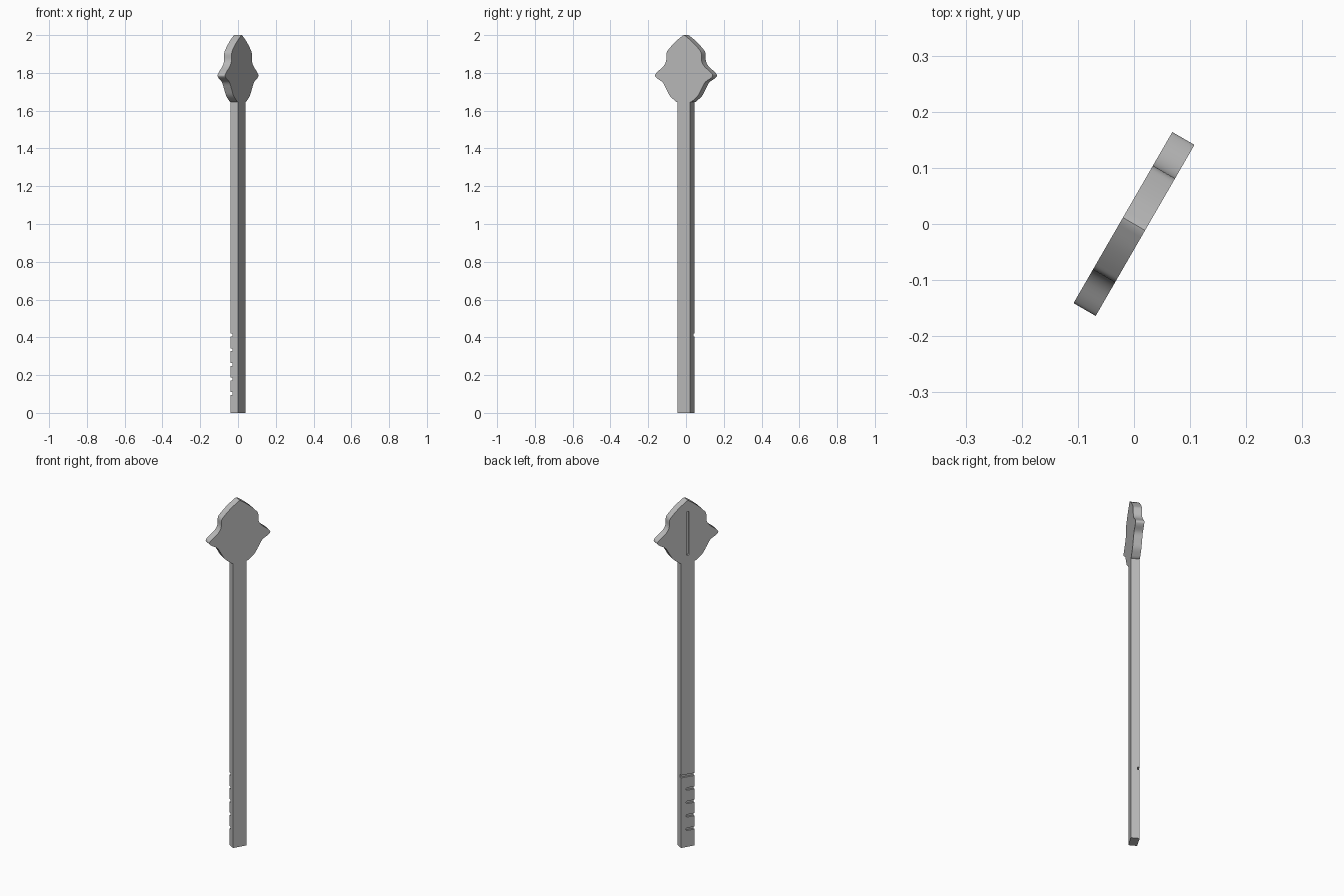
import bpy, bmesh, math
from mathutils import Vector

if "Cube" in bpy.data.objects:
    bpy.data.objects.remove(bpy.data.objects["Cube"])

TURN = math.radians(60)
THICK = 0.0456
HALF_SHAFT = 0.039
GROOVE_R = 0.0075
GROOVE_DEPTH = 0.011

grey = bpy.data.materials.new("plain grey")
grey.use_nodes = True
colour = (0.5, 0.5, 0.5, 1)
grey.diffuse_color = colour
grey.node_tree.nodes["Principled BSDF"].inputs["Base Color"].default_value = colour


def prism(name, outline, y0, y1):
    """Extrude an outline in the x-z plane from y0 to y1."""
    bm = bmesh.new()
    face = bm.faces.new([bm.verts.new((x, y0, z)) for x, z in outline])
    grown = bmesh.ops.extrude_face_region(bm, geom=[face])["geom"]
    moved = [v for v in grown if isinstance(v, bmesh.types.BMVert)]
    bmesh.ops.translate(bm, verts=moved, vec=(0, y1 - y0, 0))
    bmesh.ops.recalc_face_normals(bm, faces=bm.faces)
    mesh = bpy.data.meshes.new(name)
    bm.to_mesh(mesh)
    bm.free()
    obj = bpy.data.objects.new(name, mesh)
    bpy.context.collection.objects.link(obj)
    mesh.materials.append(grey)
    obj.rotation_euler.z = TURN
    return obj


def smooth_path(points, steps=5):
    """Catmull-Rom curve through the points."""
    p = [Vector(q) for q in points]
    p = [2 * p[0] - p[1]] + p + [2 * p[-1] - p[-2]]
    out = []
    for a, b, c, d in zip(p, p[1:], p[2:], p[3:]):
        for i in range(steps):
            t = i / steps
            out.append(0.5 * (2 * b + (c - a) * t + (2 * a - 5 * b + 4 * c - d) * t * t
                              + (3 * b - a - 3 * c + d) * t ** 3))
    return [tuple(v) for v in out] + [tuple(points[-1])]


def slot_outline(a, b, r=GROOVE_R, n=8):
    """Round-ended slot between two points."""
    a, b = Vector(a), Vector(b)
    start = math.atan2(b.y - a.y, b.x - a.x) - math.pi / 2
    return [(c.x + r * math.cos(s + math.pi * i / n), c.y + r * math.sin(s + math.pi * i / n))
            for c, s in ((b, start), (a, start + math.pi)) for i in range(n + 1)]


# Ornamental head and straight shaft in one mirrored outline
head_half = smooth_path([
    (0.006, 1.998), (0.05, 1.966), (0.09, 1.928), (0.106, 1.905), (0.108, 1.865),
    (0.125, 1.835), (0.162, 1.805), (0.176, 1.787), (0.165, 1.772), (0.13, 1.75),
    (0.108, 1.715), (0.085, 1.678), (0.047, 1.647)])
half = [(0, 2)] + head_half + [(HALF_SHAFT, 1.645), (HALF_SHAFT, 0)]
outline = half + [(-x, z) for x, z in reversed(half[1:])]
stick = prism("flat_stick", outline, -THICK / 2, THICK / 2)

# Grooves on the back: head line, one full-width mark, four half-width marks
grooves = [((0, 1.69), (0, 1.93)), ((-0.07, 0.412), (0.07, 0.412))]
grooves += [((-0.07, 0.412 - 0.0775 * i), (0.003, 0.412 - 0.0775 * i)) for i in range(1, 5)]

bpy.context.view_layer.objects.active = stick
for a, b in grooves:
    cutter = prism("groove_cutter", slot_outline(a, b), THICK / 2 - GROOVE_DEPTH, THICK)
    cutter.hide_render = True
    bpy.context.view_layer.update()
    mod = stick.modifiers.new("groove", "BOOLEAN")
    mod.operation = "DIFFERENCE"
    mod.solver = "EXACT"
    mod.object = cutter
    bpy.ops.object.modifier_apply(modifier=mod.name)
    bpy.data.objects.remove(cutter)

# Soft shading along the curved rim, crisp edges elsewhere
bpy.ops.object.select_all(action="DESELECT")
stick.select_set(True)
bpy.ops.object.shade_smooth_by_angle(angle=math.radians(35))
